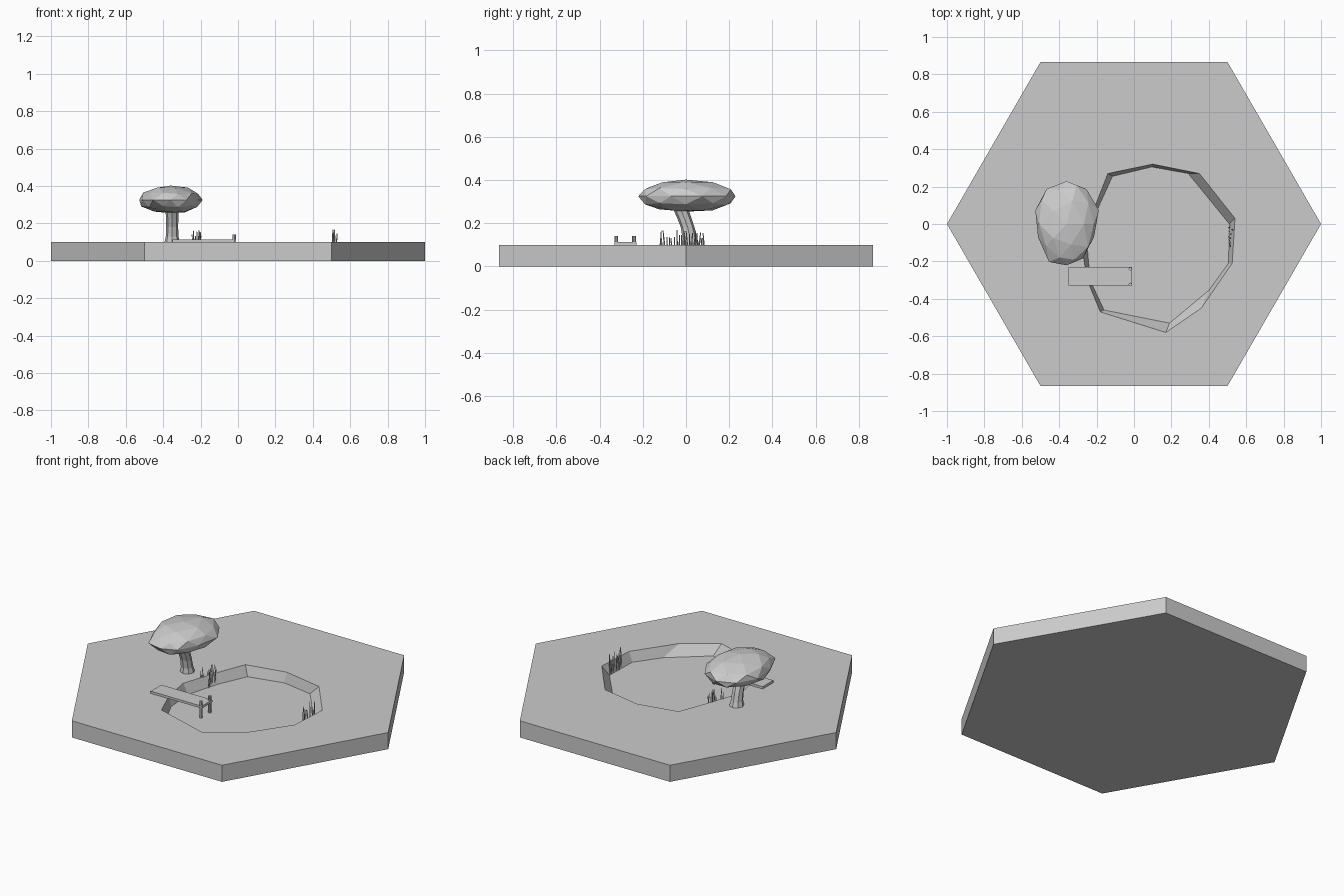
import bpy, bmesh, math, random
from mathutils import Vector

if "Cube" in bpy.data.objects:
    bpy.data.objects.remove(bpy.data.objects["Cube"])

random.seed(4)
WATER = 0.04


def finish(name, bm):
    bmesh.ops.recalc_face_normals(bm, faces=bm.faces[:])
    me = bpy.data.meshes.new(name)
    bm.to_mesh(me)
    bm.free()
    ob = bpy.data.objects.new(name, me)
    bpy.context.collection.objects.link(ob)
    return ob


def skin(bm, rings):
    """Join equal-sized rings of points into a capped tube."""
    loops = [[bm.verts.new(p) for p in r] for r in rings]
    n = len(loops[0])
    for a, b in zip(loops, loops[1:]):
        for i in range(n):
            j = (i + 1) % n
            bm.faces.new((a[i], a[j], b[j], b[i]))
    bm.faces.new(loops[0][::-1])
    bm.faces.new(loops[-1])


def circle(c, r, n):
    return [(c[0] + r * math.cos(math.tau * i / n),
             c[1] + r * math.sin(math.tau * i / n), c[2]) for i in range(n)]


# Hexagonal tile with the pond basin cut into it
bm = bmesh.new()
skin(bm, [circle((0, 0, 0), 1, 6), circle((0, 0, 0.1), 1, 6)])
tile = finish("hex_tile", bm)

rim = [(-.14, .27), (.10, .32), (.35, .27), (.54, .03), (.525, -.21), (.36, -.45),
       (.17, -.58), (-.18, -.47), (-.25, -.30), (-.28, -.12), (-.21, .09)]
shore = [(-.115, .255), (.095, .305), (.29, .27), (.51, .0), (.505, -.21), (.40, -.355),
         (.19, -.53), (-.16, -.46), (-.235, -.30), (-.25, -.12), (-.19, .09)]
bm = bmesh.new()
grow = [(s[0] + 2 * (r[0] - s[0]), s[1] + 2 * (r[1] - s[1])) for r, s in zip(rim, shore)]
skin(bm, [[(x, y, WATER) for x, y in shore],
          [(x, y, 0.1) for x, y in rim],
          [(x, y, 0.16) for x, y in grow]])
cutter = finish("pond_cutter", bm)
mod = tile.modifiers.new("pond", 'BOOLEAN')
mod.operation = 'DIFFERENCE'
mod.solver = 'EXACT'
mod.object = cutter
bpy.context.view_layer.update()
cut = bpy.data.meshes.new_from_object(
    tile.evaluated_get(bpy.context.evaluated_depsgraph_get()))
tile.modifiers.clear()
tile.data = cut
bpy.data.objects.remove(cutter)

# Dock plank
bm = bmesh.new()
bmesh.ops.create_cube(bm, size=1)
for v in bm.verts:
    v.co = Vector((-.18 + v.co.x * .34, -.28 + v.co.y * .10, .107 + v.co.z * .014))
finish("dock_plank", bm)

# Dock posts
for i, y in enumerate((-.323, -.24)):
    bm = bmesh.new()
    skin(bm, [circle((-.02, y, z), .009, 8) for z in (.03, .14)])
    finish(f"dock_post_{i + 1}", bm)

# Curved trunk, flared at the base
bm = bmesh.new()
path = [(.022, .095, .042), (.018, .13, .034), (.008, .18, .032),
        (-.008, .225, .033), (-.03, .28, .036)]
skin(bm, [circle((-.352, y, z), r, 8) for y, z, r in path])
finish("tree_trunk", bm)

# Lumpy faceted foliage, narrower towards the front
bm = bmesh.new()
bmesh.ops.create_icosphere(bm, subdivisions=2, radius=1)
for v in bm.verts:
    x, y, z = v.co
    k = random.uniform(.93, 1.06)
    taper = 1 + .12 * y
    v.co = Vector((-.36 + .168 * x * k * taper, .236 * y * k,
                   .325 + .075 * z * random.uniform(.94, 1.04)))
finish("tree_foliage", bm)


# Reed clumps standing at the shore
def reeds(name, x0, x1, y0, y1, count):
    bm = bmesh.new()
    for i in range(count):
        x = random.uniform(x0, x1)
        y = y0 + (y1 - y0) * i / (count - 1)
        top = random.uniform(.13, .168)
        dx, dy = random.uniform(-.007, .007), random.uniform(-.009, .009)
        skin(bm, [circle((x, y, WATER), .003, 4),
                  circle((x + dx * .5, y + dy * .3, .5 * (WATER + top)), .0035, 4),
                  circle((x + dx, y + dy, top), .002, 4)])
    return finish(name, bm)


reeds("reeds_right", .506, .528, -.12, -.008, 11)
reeds("reeds_left", -.243, -.203, .0, .085, 11)
